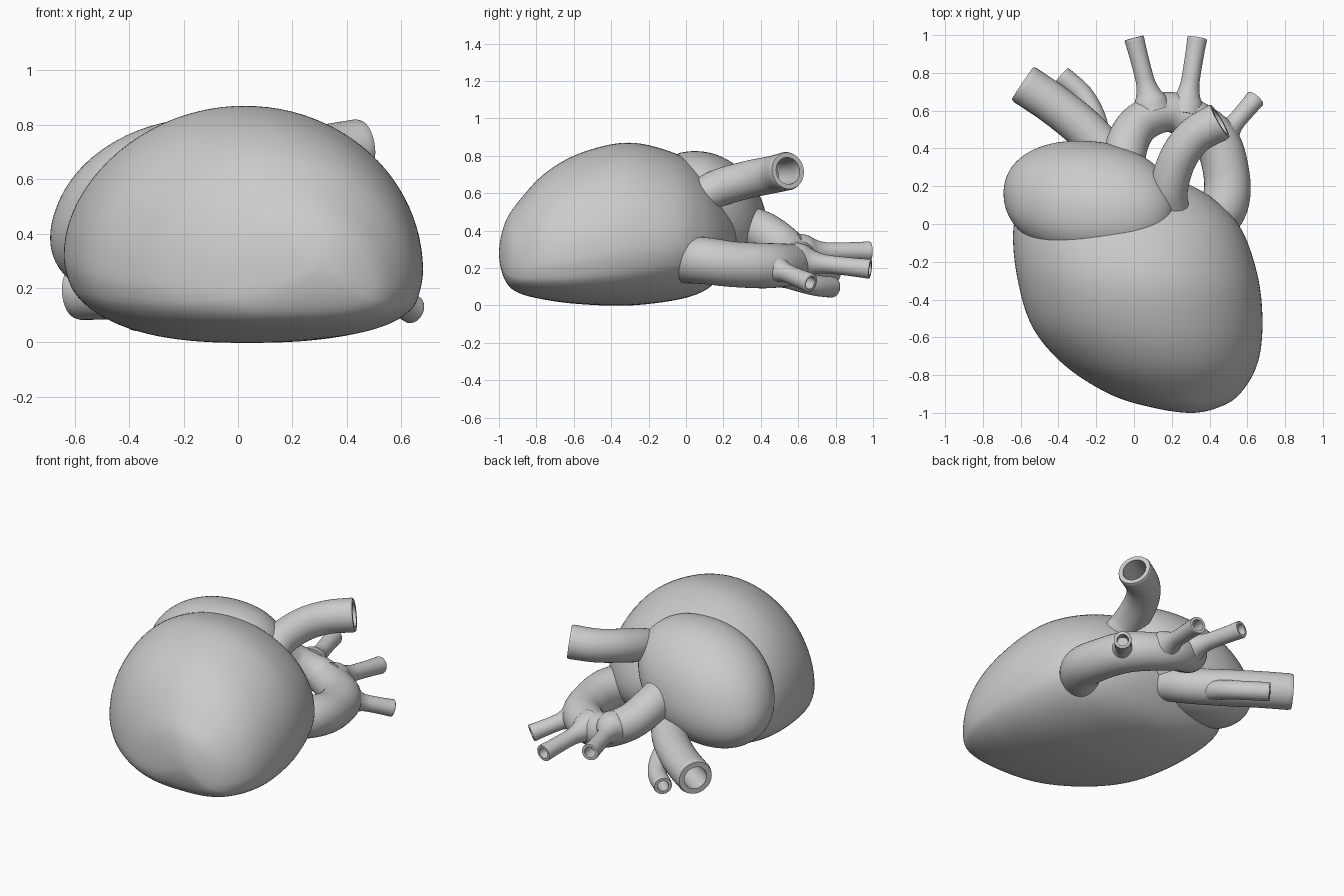
import bpy, bmesh, math
from mathutils import Vector

if "Cube" in bpy.data.objects:
    bpy.data.objects.remove(bpy.data.objects["Cube"])


def spline(pts, steps, first=None, last=None):
    """Catmull-Rom interpolation through tuples of any length."""
    mirror = lambda a, b: tuple(2 * p - q for p, q in zip(a, b))
    p = [first or mirror(pts[0], pts[1])] + list(pts) + [last or mirror(pts[-1], pts[-2])]
    out = []
    for i in range(1, len(p) - 2):
        for k in range(steps):
            t = k / steps
            out.append(tuple(
                0.5 * (2 * b + (c - a) * t + (2 * a - 5 * b + 4 * c - d) * t * t
                       + (3 * b - a - 3 * c + d) * t ** 3)
                for a, b, c, d in zip(*p[i - 1:i + 3])))
    out.append(tuple(pts[-1]))
    return out


def finish(name, bm, angle):
    bmesh.ops.remove_doubles(bm, verts=bm.verts[:], dist=1e-5)
    bmesh.ops.recalc_face_normals(bm, faces=bm.faces[:])
    mesh = bpy.data.meshes.new(name)
    bm.to_mesh(mesh)
    bm.free()
    obj = bpy.data.objects.new(name, mesh)
    bpy.context.collection.objects.link(obj)
    bpy.ops.object.select_all(action='DESELECT')
    obj.select_set(True)
    bpy.context.view_layer.objects.active = obj
    bpy.ops.object.shade_smooth_by_angle(angle=math.radians(angle))
    return obj


def loft(name, rings, angle=50, caps=True):
    bm = bmesh.new()
    vs = [[bm.verts.new(c) for c in r] for r in rings]
    n = len(vs[0])
    for a, b in zip(vs, vs[1:]):
        for i in range(n):
            j = (i + 1) % n
            bm.faces.new((a[i], a[j], b[j], b[i]))
    if caps:
        bm.faces.new(vs[0])
        bm.faces.new(vs[-1])
    return finish(name, bm, angle)


def vessel(name, pts, bore=0.0, sides=40):
    """Tube along (x, y, z, radius) points, with an open bore at the far end."""
    path = spline(pts, 12)
    pos = [Vector(p[:3]) for p in path]
    rings, side, old = [], None, None
    for i, c in enumerate(pos):
        d = (pos[min(i + 1, len(pos) - 1)] - pos[max(i - 1, 0)]).normalized()
        if side is None:
            side = d.orthogonal().normalized()
        else:
            side = old.rotation_difference(d) @ side
        old, up = d, d.cross(side)
        rings.append((c, side.copy(), up, path[i][3]))

    def ring(r, scale):
        return [r[0] + (r[1] * math.cos(a) + r[2] * math.sin(a)) * r[3] * scale
                for a in (2 * math.pi * k / sides for k in range(sides))]
    shell = [ring(r, 1) for r in rings]
    if bore:
        shell[-1] = ring(rings[-1], .95)
        shell += [ring(r, bore) for r in rings[:-16:-1]]
    loft(name, shell, 65)


def power(v, e):
    return math.copysign(abs(v) ** e, v)


# Ventricles: sections along y as (y, x_min, x_max, z_min, z_max)
stations = [
    (-1.0, .30, .30, .28, .28), (-.97, .09, .45, .14, .435),
    (-.90, -.13, .56, .07, .55), (-.75, -.365, .65, .03, .71),
    (-.55, -.535, .68, .006, .82), (-.30, -.615, .66, .0, .87),
    (-.05, -.64, .58, .03, .81), (.10, -.60, .46, .08, .71),
    (.20, -.50, .31, .17, .58), (.26, -.35, .14, .27, .48),
    (.28, -.10, -.10, .37, .37)]
flip = lambda s: (s[0], s[2], s[1], s[4], s[3])
rings = []
for y, x0, x1, z0, z1 in spline(stations, 9, flip(stations[1]), flip(stations[-2])):
    # the widest level rises towards the back
    cx, cz = (x0 + x1) / 2, z0 + (.34 + .12 * (y + .3)) * (z1 - z0)
    ring = []
    for k in range(96):
        a = 2 * math.pi * k / 96
        c, s = math.cos(a), math.sin(a)
        # the underside is boxy near the tip, rounder on the left and at the back
        right = .28 * min(1, max(.25, .35 - 1.1 * y))
        soft = right + (.17 - right) * (1 - c) / 2
        e = 1.0 if s >= 0 else 1 - soft * min(1, -s * 3)
        h = (z1 - cz) if s >= 0 else (cz - z0)
        ring.append((cx + power(c, e) * (x1 - x0) / 2, y, cz + power(s, e) * h))
    rings.append(ring)
loft("ventricles", rings, 60, caps=False)

# Atrium: slightly boxy, leaning ellipsoid behind the ventricles
bm = bmesh.new()
bmesh.ops.create_uvsphere(bm, u_segments=80, v_segments=48, radius=1)
for v in bm.verts:
    n = 2.15
    f = sum(abs(c) ** n for c in v.co) ** (-1 / n)
    x, y, z = v.co * f
    v.co = (-.235 + .435 * x + .12 * z, .127 + .30 * y - .08 * z - .01 * x, .49 + .335 * z)
finish("atrium", bm, 60)

# Large vessel on the upper face
vessel("upper_trunk", [
    (.20, .06, .57, .095), (.185, .18, .63, .10), (.23, .34, .675, .10),
    (.32, .465, .70, .10), (.455, .545, .72, .103)], .7)

# Arched vessel joining the ventricles and the atrium
vessel("arch", [
    (.37, -.04, .24, .12), (.475, .09, .24, .125), (.49, .26, .22, .122),
    (.42, .46, .213, .12), (.21, .59, .23, .107), (.04, .54, .30, .107),
    (-.04, .41, .39, .112), (-.05, .24, .45, .11)])

# Three flared branches of the arch: root and tip
for i, (root, tip) in enumerate([
        ((.10, .60, .285), (.0, .985, .29)),
        ((.27, .58, .24), (.335, .985, .195)),
        ((.46, .45, .21), (.645, .665, .12))]):
    a, b = Vector(root), Vector(tip)
    d = b - a
    prof = [(0, .10), (.13, .09), (.24, .067), (.36, .053), (.5, .049), (.8, .05), (1, .053)]
    vessel("arch_branch_%d" % (i + 1), [(*(a + d * t), r) for t, r in prof], .65, 28)

# Vein leaving the atrium with its thin side branch
vessel("vein", [
    (-.06, .22, .28, .10), (-.13, .36, .23, .105), (-.26, .50, .205, .108),
    (-.42, .63, .195, .108), (-.59, .745, .19, .108)], .65)
vessel("vein_branch", [
    (-.19, .40, .19, .06), (-.20, .54, .15, .058), (-.27, .68, .11, .056),
    (-.385, .785, .097, .056)], .6, 28)
